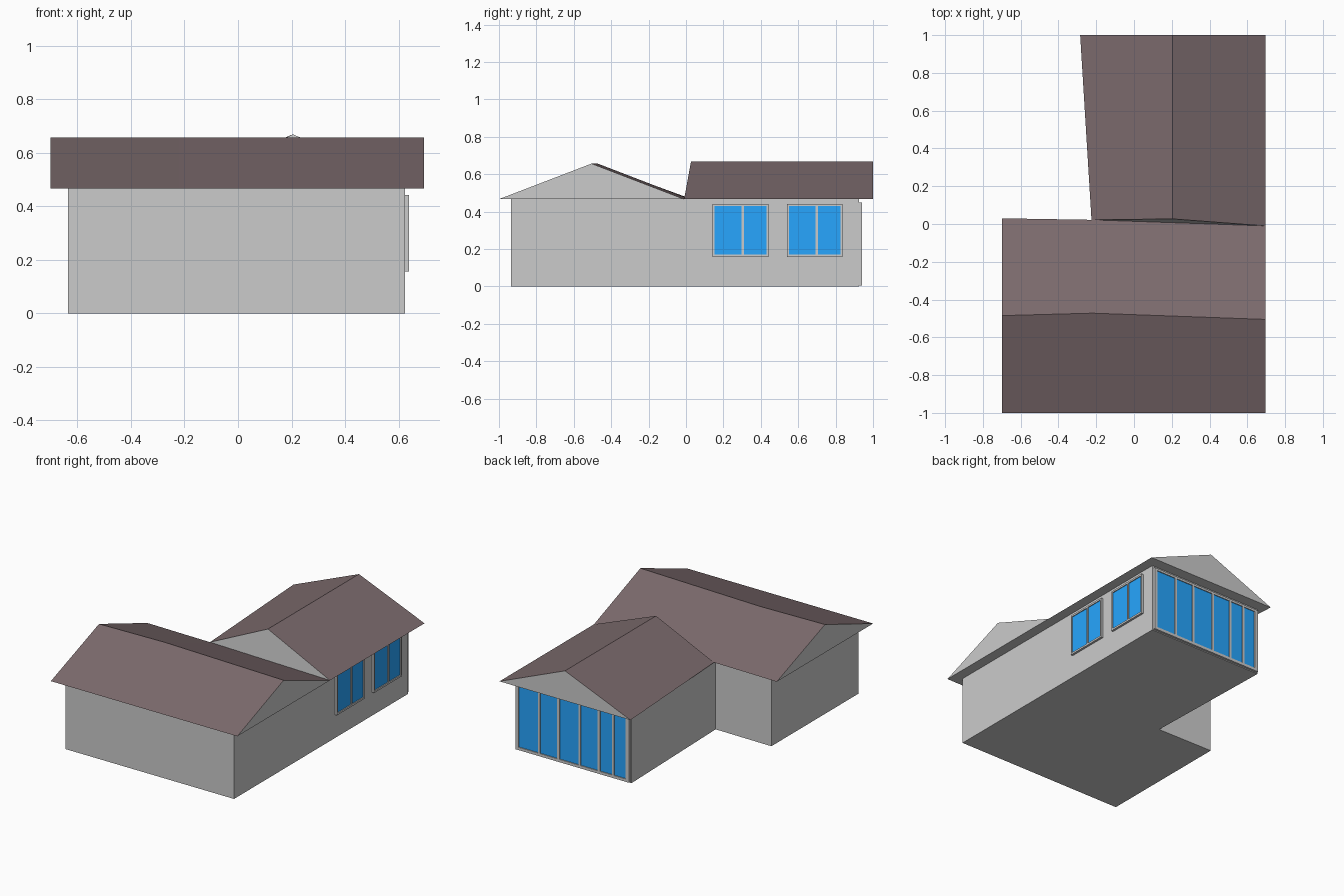
import bpy
from mathutils import Vector

if "Cube" in bpy.data.objects:
    bpy.data.objects.remove(bpy.data.objects["Cube"])


def material(name, rgb):
    m = bpy.data.materials.new(name)
    m.diffuse_color = (*rgb, 1)
    m.use_nodes = True
    m.node_tree.nodes["Principled BSDF"].inputs["Base Color"].default_value = m.diffuse_color
    return m


GREY = material("wall_grey", (0.8, 0.8, 0.8))
ROOF = material("roof_brown", (0.20, 0.145, 0.152))
BLUE = material("glass_blue", (0.02, 0.38, 1.0))
EAVE = 0.467


def make(name, verts, faces, mats, slots=None):
    me = bpy.data.meshes.new(name)
    me.from_pydata(verts, [], faces)
    for m in mats:
        me.materials.append(m)
    for i, s in enumerate(slots or []):
        me.polygons[i].material_index = s
    ob = bpy.data.objects.new(name, me)
    bpy.context.collection.objects.link(ob)
    return ob


def extrude_plan(name, plan, z0, z1):
    n = len(plan)
    verts = [(x, y, z) for z in (z0, z1) for x, y in plan]
    faces = [tuple(reversed(range(n))), tuple(range(n, 2 * n))]
    faces += [(i, (i + 1) % n, (i + 1) % n + n, i + n) for i in range(n)]
    return make(name, verts, faces, [GREY])


def gable_roof(name, sections):
    """Loft triangular (eave, ridge, eave) sections; only slopes are coloured."""
    verts = [p for s in sections for p in s]
    faces, slots = [(0, 2, 1)], [0]
    for k in range(len(sections) - 1):
        a, b = 3 * k, 3 * k + 3
        for i, j, s in ((0, 1, 1), (1, 2, 1), (2, 0, 0)):
            faces.append((a + i, a + j, b + j, b + i))
            slots.append(s)
    e = len(verts) - 3
    faces.append((e, e + 1, e + 2))
    slots.append(0)
    return make(name, verts, faces, [GREY, ROOF], slots)


def boxes(name, ranges, place, mat):
    """Boxes given as (u0, u1, z0, z1, depth0, depth1) placed on a wall."""
    verts, faces = [], []
    for u0, u1, z0, z1, d0, d1 in ranges:
        o = len(verts)
        for d in (d0, d1):
            verts += [place(u, z, d) for u, z in
                      ((u0, z0), (u1, z0), (u1, z1), (u0, z1))]
        faces += [tuple(o + i for i in f) for f in
                  ((0, 3, 2, 1), (4, 5, 6, 7), (0, 1, 5, 4),
                   (1, 2, 6, 5), (2, 3, 7, 6), (3, 0, 4, 7))]
    ob = make(name, verts, faces, [mat])
    if Vector(place(1, 0, 0)).x - Vector(place(0, 0, 0)).x > 0.5:
        ob.data.flip_normals()
    return ob


def window(name, outer, panes, place):
    """Raised frame with slightly recessed glass; panes share one z range."""
    u0, u1, z0, z1 = outer
    p0, p1 = panes[0][2], panes[0][3]
    d = 0.015
    edges = [u0] + [e for p in panes for e in p[:2]] + [u1]
    bars = [(a, b, p0, p1, 0, d) for a, b in zip(edges[::2], edges[1::2])]
    bars += [(u0, u1, z0, p0, 0, d), (u0, u1, p1, z1, 0, d)]
    boxes(name + "_frame", bars, place, GREY)
    boxes(name + "_glass", [(*p, 0, 0.009) for p in panes], place, BLUE)


# L-shaped walls
extrude_plan("walls", [(-0.635, -0.935), (0.625, -0.935), (0.625, 0.925),
                       (-0.24, 0.925), (-0.215, -0.01), (-0.635, -0.005)],
             0, EAVE)

# Front roof, ridge running sideways with a slight bend
gable_roof("front_roof", [
    [(x, -1, EAVE), (x, ridge, 0.657), (x, back, EAVE)]
    for x, ridge, back in ((-0.7, -0.485, 0.03), (-0.22, -0.472, 0.022),
                           (0.695, -0.505, -0.01))])

# Rear roof, ridge running front to back
gable_roof("rear_roof", [
    [(0.695, 1, EAVE), (0.205, 1, 0.669), (-0.285, 1, EAVE)],
    [(0.695, -0.01, EAVE), (0.205, 0.027, 0.669), (-0.225, 0.022, EAVE)]])

# Two windows on the right wall
for i, y in enumerate((0.143, 0.54)):
    window(f"side_window_{i + 1}", (y, y + 0.297, 0.157, 0.442),
           [(y + 0.01, y + 0.153, 0.17, 0.43),
            (y + 0.166, y + 0.287, 0.17, 0.43)],
           lambda u, z, d: (0.625 + d, u, z))

# Six tall glass doors filling the rear wall
spans = [(-0.205, -0.12), (-0.105, -0.013), (0.002, 0.131),
         (0.146, 0.29), (0.306, 0.435), (0.45, 0.595)]
window("rear_doors", (-0.232, 0.618, 0.006, 0.45),
       [(a, b, 0.025, 0.435) for a, b in spans],
       lambda u, z, d: (u, 0.925 + d, z))
